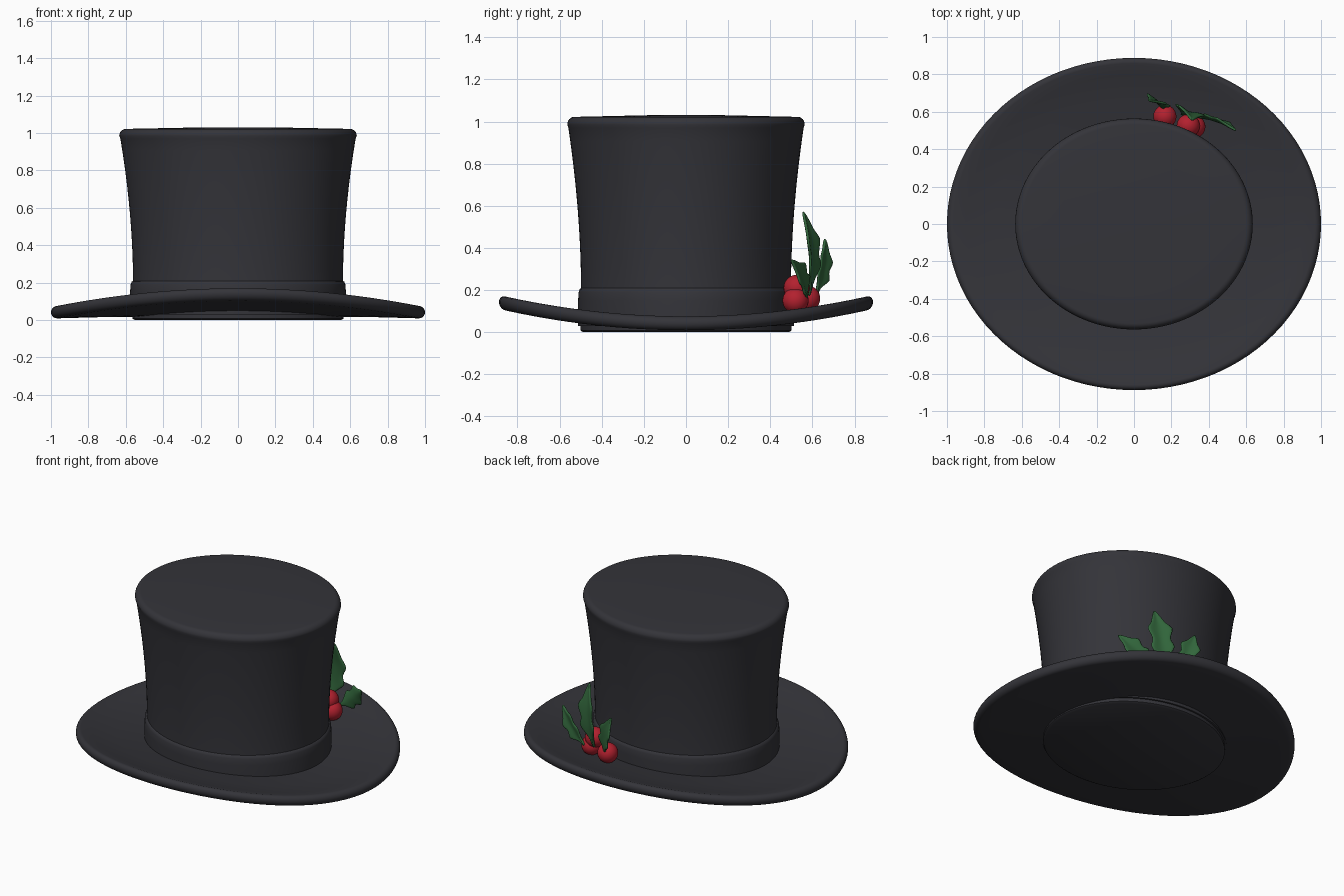
import bpy, bmesh, math
from mathutils import Vector

cube = bpy.data.objects.get("Cube")
if cube:
    bpy.data.objects.remove(cube, do_unlink=True)

OVAL = 0.888   # depth of the hat relative to its width
SEGMENTS = 96


def material(name, color):
    m = bpy.data.materials.new(name)
    m.use_nodes = True
    m.diffuse_color = (*color, 1)
    bsdf = m.node_tree.nodes["Principled BSDF"]
    bsdf.inputs["Base Color"].default_value = (*color, 1)
    bsdf.inputs["Roughness"].default_value = 0.7
    return m


felt = material("charcoal felt", (0.034, 0.034, 0.041))
berry_red = material("berry red", (0.45, 0.015, 0.028))
leaf_green = material("leaf green", (0.032, 0.135, 0.045))


def finish(name, bm, mat, angle=40):
    bmesh.ops.recalc_face_normals(bm, faces=bm.faces)
    mesh = bpy.data.meshes.new(name)
    bm.to_mesh(mesh)
    bm.free()
    mesh.materials.append(mat)
    obj = bpy.data.objects.new(name, mesh)
    bpy.context.collection.objects.link(obj)
    bpy.ops.object.select_all(action="DESELECT")
    obj.select_set(True)
    bpy.context.view_layer.objects.active = obj
    bpy.ops.object.shade_smooth_by_angle(angle=math.radians(angle))
    return obj


def lathe(name, profile, mat, closed=False, saddle=0.0):
    """Oval lathe; saddle lifts the surface towards the front and back."""
    bm = bmesh.new()
    rings = []
    for r, z in profile:
        ring = []
        for i in range(SEGMENTS):
            a = math.tau * i / SEGMENTS
            y = r * OVAL * math.sin(a)
            ring.append(bm.verts.new((r * math.cos(a), y, z + saddle * y * y)))
        rings.append(ring)
    pairs = list(zip(rings, rings[1:]))
    if closed:
        pairs.append((rings[-1], rings[0]))
    else:
        bm.faces.new(rings[0])
        bm.faces.new(rings[-1])
    for a, b in pairs:
        for i in range(SEGMENTS):
            j = (i + 1) % SEGMENTS
            bm.faces.new((a[i], a[j], b[j], b[i]))
    return finish(name, bm, mat)


# Flared crown with rounded top edge
wall = [(0.55, 0.0), (0.565, 0.008), (0.563, 0.1)]
wall += [(0.561 + 0.068 * t ** 1.9, 0.2 + 0.77 * t) for t in [i / 12 for i in range(13)]]
shoulder = [(0.598 + 0.037 * math.cos(a), 0.985 + 0.037 * math.sin(a))
            for a in [math.radians(15 * i) for i in range(7)]]
lathe("crown", wall + shoulder + [(0.4, 1.026), (0.2, 1.03)], felt)

# Hat band
lathe("hat_band", [(0.55, 0.03), (0.577, 0.03), (0.577, 0.15), (0.574, 0.19),
                   (0.568, 0.205), (0.555, 0.212)], felt)

# Curved brim with a thicker rolled rim
rim = [(0.967 + 0.033 * math.cos(a), 0.042 + 0.033 * math.sin(a))
       for a in [math.radians(-90 + 18 * i) for i in range(11)]]
lathe("brim", [(0.54, 0.016), (0.75, 0.015), (0.9, 0.011)] + rim
      + [(0.9, 0.067), (0.75, 0.062), (0.54, 0.058)], felt, closed=True, saddle=0.128)

# Berries
for i, centre in enumerate([(0.165, 0.575, 0.16), (0.29, 0.525, 0.21), (0.32, 0.52, 0.15)]):
    bm = bmesh.new()
    bmesh.ops.create_uvsphere(bm, u_segments=24, v_segments=16, radius=0.062)
    bmesh.ops.translate(bm, verts=bm.verts, vec=centre)
    finish(f"berry_{i + 1}", bm, berry_red)

# Spiky leaf outline: position along the leaf, half width
OUTLINE = [(0, 0.007), (0.14, 0.012), (0.22, 0.04), (0.32, 0.085), (0.42, 0.052),
           (0.52, 0.058), (0.64, 0.088), (0.74, 0.042), (0.87, 0.028), (1, 0.002)]


def leaf(name, base, tip, normal, width, bow):
    base, tip, normal = Vector(base), Vector(tip), Vector(normal)
    along = tip - base
    side = along.cross(normal).normalized()
    out = side.cross(along).normalized()
    bm = bmesh.new()
    rows = []
    for t, w in OUTLINE:
        spine = base + along * t + out * bow * math.sin(math.pi * t)
        row = []
        for s in (-1, -0.5, 0, 0.5, 1):
            lift = w * width * 0.3 * abs(s)
            # outer points sweep towards the tip to form the spikes
            sweep = along * (0.5 * w * s * s)
            row.append(bm.verts.new(spine + side * (w * width * s) + out * lift
                                    + sweep * (1 - t)))
        rows.append(row)
    for a, b in zip(rows, rows[1:]):
        for k in range(4):
            bm.faces.new((a[k], a[k + 1], b[k + 1], b[k]))
    obj = finish(name, bm, leaf_green, 60)
    solid = obj.modifiers.new("thickness", "SOLIDIFY")
    solid.thickness = 0.014
    solid.offset = 0
    obj.modifiers.new("smooth", "SUBSURF").levels = 1


# Holly leaves fanning out from the berries
leaf("leaf_middle", (0.255, 0.585, 0.17), (0.31, 0.555, 0.575), (0.36, 0.93, 0), 1.05, 0.025)
leaf("leaf_right", (0.16, 0.615, 0.17), (0.08, 0.66, 0.445), (0.45, 0.89, 0), 0.85, 0.012)
leaf("leaf_left", (0.33, 0.575, 0.16), (0.545, 0.50, 0.345), (0.33, 0.94, 0), 0.85, 0.012)
